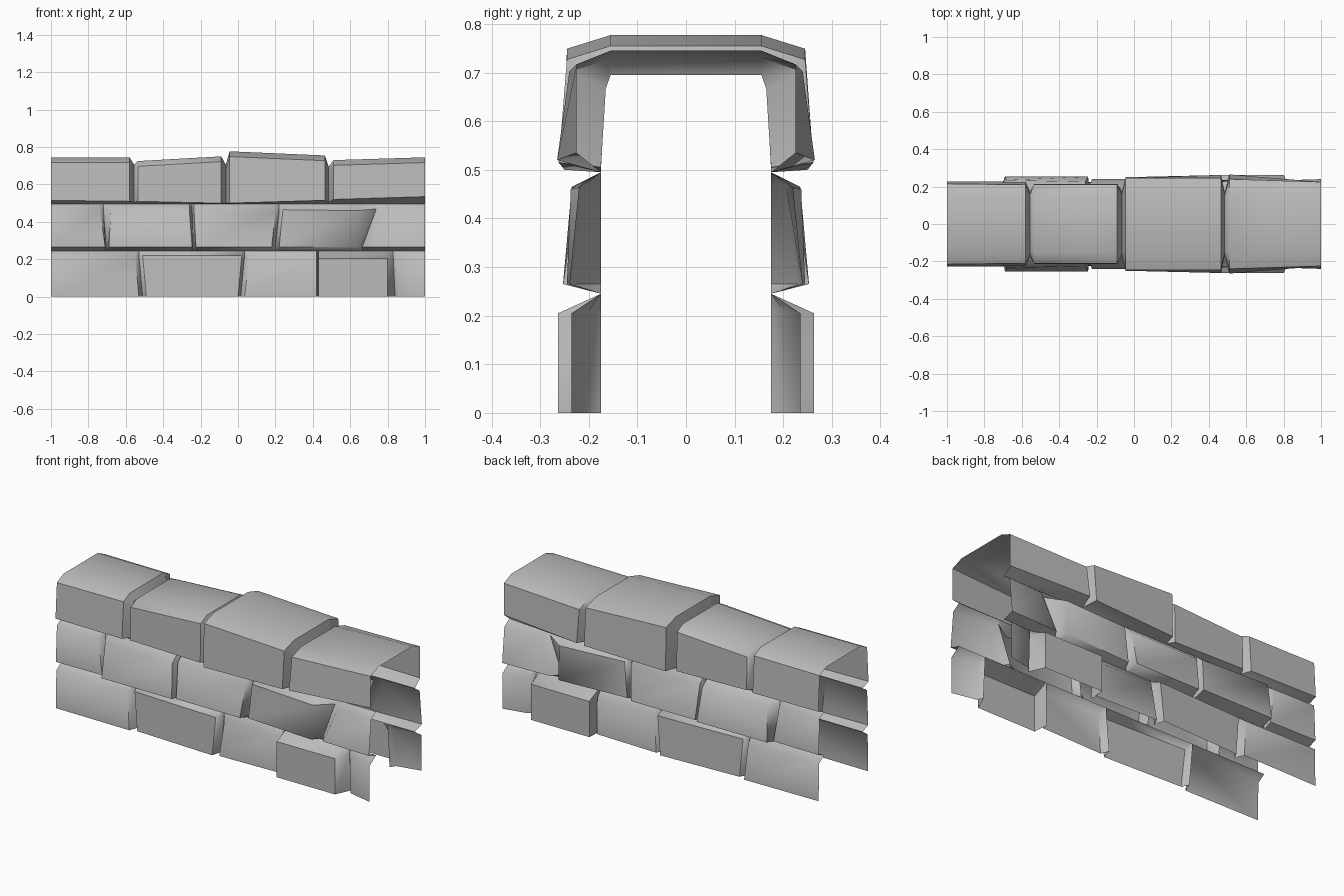
import bpy, bmesh, math

cube = bpy.data.objects.get("Cube")
if cube:
    bpy.data.objects.remove(cube, do_unlink=True)

stone = bpy.data.materials.new("grey stone")
stone.use_nodes = True
stone.diffuse_color = (0.5, 0.5, 0.5, 1)
bsdf = stone.node_tree.nodes["Principled BSDF"]
bsdf.inputs["Base Color"].default_value = (0.5, 0.5, 0.5, 1)
bsdf.inputs["Roughness"].default_value = 0.8

GROOVE = 0.175           # depth of the mortar line
LOW, HIGH = 0.245, 0.495  # heights between courses


def loft(name, sections):
    """Skin a row of open cross-sections."""
    bm = bmesh.new()
    rows = [[bm.verts.new(p) for p in sec] for sec in sections]
    for a, b in zip(rows, rows[1:]):
        for i in range(len(a) - 1):
            bm.faces.new((a[i], b[i], b[i + 1], a[i + 1]))
    mesh = bpy.data.meshes.new(name)
    bm.to_mesh(mesh)
    bm.free()
    mesh.materials.append(stone)
    obj = bpy.data.objects.new(name, mesh)
    bpy.context.collection.objects.link(obj)
    bpy.ops.object.select_all(action="DESELECT")
    obj.select_set(True)
    bpy.context.view_layer.objects.active = obj
    bpy.ops.object.shade_smooth_by_angle(angle=math.radians(55))


def side_course(name, base, stations, side):
    """Stations: x at foot, x at head, depth at foot, depth at head, head height."""
    sections = []
    for xf, xh, df, dh, head in stations:
        pts = [(xf, df, base), (xh, dh, head), (xh, GROOVE, LOW if base == 0 else HIGH)]
        if base > 0:
            pts[0] = (xf, df, base + 0.02)
            pts.insert(0, (xf, GROOVE, LOW))
        pts = [(x, side * y, z) for x, y, z in pts]
        sections.append(pts if side < 0 else pts[::-1])
    loft(name, sections)


G = GROOVE
bottom = [
    (-1, -1, .225, .22, .215), (-.53, -.55, .23, .22, .21), (-.51, -.53, G, G, .22),
    (-.49, -.51, .215, .21, .22), (0, .02, .235, .23, .22), (.015, .035, G, G, .22),
    (.035, .06, .22, .205, .215), (.42, .42, .21, .205, .205), (.425, .425, G, G, .21),
    (.43, .43, .263, .263, .205), (.80, .80, .263, .263, .205), (.84, .83, G, G, .21),
    (.86, .85, .205, .2, .21), (1, 1, .235, .235, .205),
]
middle = [
    (-1, -1, .225, .215, .47), (-.71, -.74, .22, .21, .47), (-.705, -.72, G, G, .47),
    (-.69, -.68, .253, .235, .465), (-.245, -.26, .253, .225, .455), (-.24, -.245, G, G, .46),
    (-.225, -.235, .24, .21, .46), (.18, .20, .24, .215, .455), (.2, .22, G, G, .46),
    (.22, .24, .22, .215, .465), (.64, .64, .245, .237, .46), (.665, .74, G, G, .47),
    (.70, .78, .23, .205, .47), (1, 1, .24, .22, .465),
]
for word, side in (("front", -1), ("back", 1)):
    side_course(word + "_bottom_course", 0, bottom, side)
    side_course(word + "_middle_course", LOW, middle, side)

# Capping stones: x, depth and height of lower lip, depth of shoulder, top height
cap = [
    (-1, .228, .515, .215, .745), (-.58, .225, .51, .21, .745), (-.555, G, .505, .165, .705),
    (-.535, .215, .51, .21, .725), (-.09, .215, .50, .21, .75), (-.065, G, .50, .165, .705),
    (-.045, .25, .50, .245, .777), (.465, .262, .515, .245, .755), (.485, G, .505, .165, .695),
    (.51, .265, .52, .24, .73), (1, .225, .535, .225, .745),
]
sections = []
for x, lip, lip_z, shoulder, top in cap:
    half = [(G, HIGH), (lip, lip_z), (shoulder, top - .028), (.155, top)]
    sections.append([(x, -y, z) for y, z in half] + [(x, y, z) for y, z in half[::-1]])
loft("capping_stones", sections)
